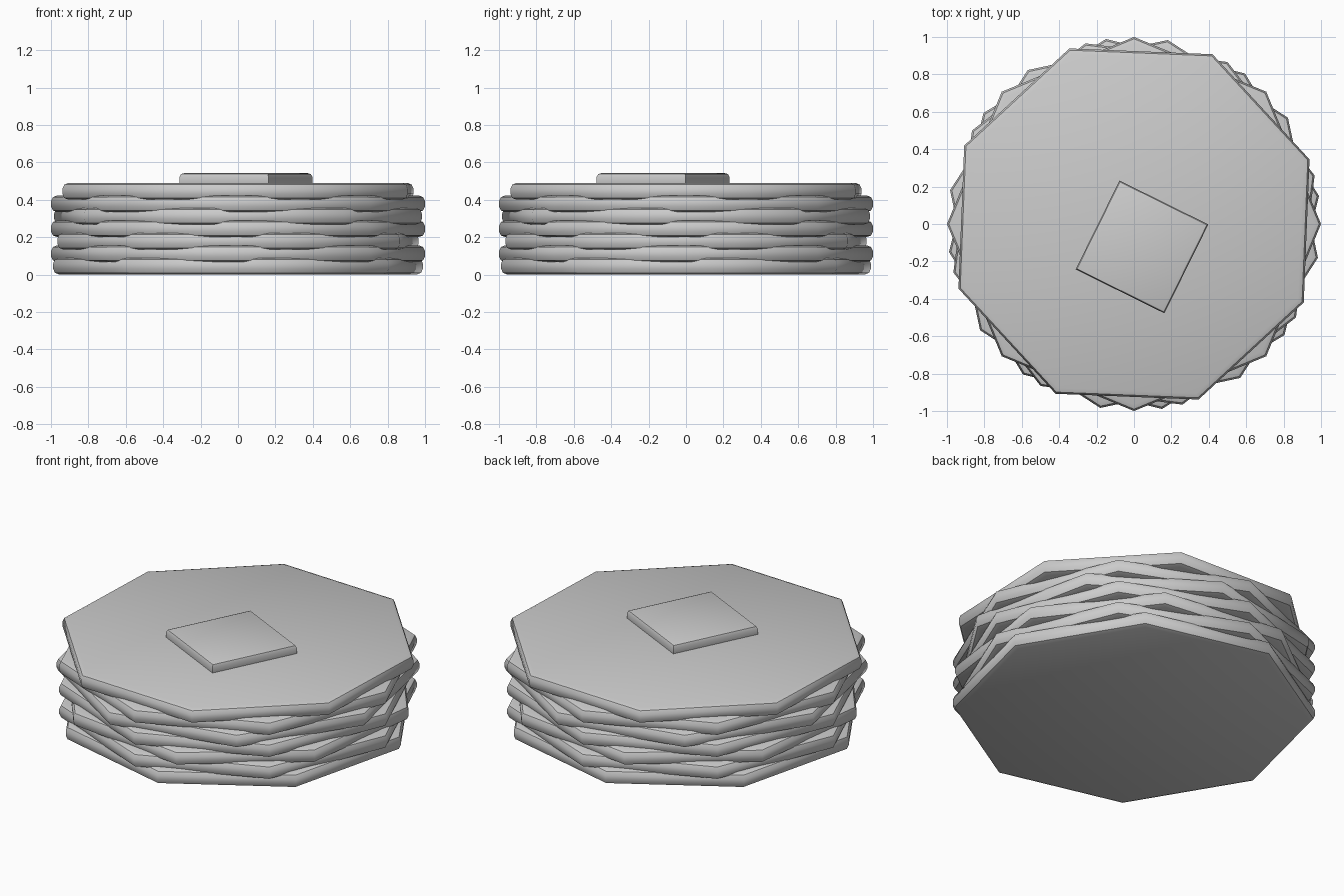
import bpy, bmesh, math

if "Cube" in bpy.data.objects:
    bpy.data.objects.remove(bpy.data.objects["Cube"])


def slab(name, sides, radius, height, bevel, turn, x, y, z):
    """Flat prism with rounded top and bottom rims and crisp corners."""
    bm = bmesh.new()
    ring = [bm.verts.new((radius * math.cos(2 * math.pi * i / sides),
                          radius * math.sin(2 * math.pi * i / sides), 0))
            for i in range(sides)]
    base = bm.faces.new(ring)
    ext = bmesh.ops.extrude_face_region(bm, geom=[base], use_keep_orig=True)
    top = [v for v in ext["geom"] if isinstance(v, bmesh.types.BMVert)]
    bmesh.ops.translate(bm, verts=top, vec=(0, 0, height))
    bmesh.ops.recalc_face_normals(bm, faces=bm.faces)
    rims = [e for e in bm.edges if abs(e.verts[0].co.z - e.verts[1].co.z) < 1e-5]
    bmesh.ops.bevel(bm, geom=rims, offset=bevel, segments=2, profile=0.5,
                    affect='EDGES')
    mesh = bpy.data.meshes.new(name)
    bm.to_mesh(mesh)
    bm.free()
    obj = bpy.data.objects.new(name, mesh)
    bpy.context.collection.objects.link(obj)
    obj.location = (x, y, z)
    obj.rotation_euler.z = math.radians(turn)
    bpy.ops.object.select_all(action='DESELECT')
    obj.select_set(True)
    bpy.context.view_layer.objects.active = obj
    bpy.ops.object.shade_smooth_by_angle(angle=math.radians(44))
    return obj


# Stack of octagonal pancakes, each turned differently
for i, turn in enumerate([8.6, 0, 15, 0, -10.4, 0, 20.2]):
    slab(f"pancake_{i + 1}", 8, 1.0, 0.09, 0.032, turn, 0, 0, 0.0667 * i)

# Butter pat on top
slab("butter_pat", 4, 0.53 / math.sqrt(2), 0.08, 0.02, 45 - 26.3,
     0.0425, -0.1225, 0.463)
